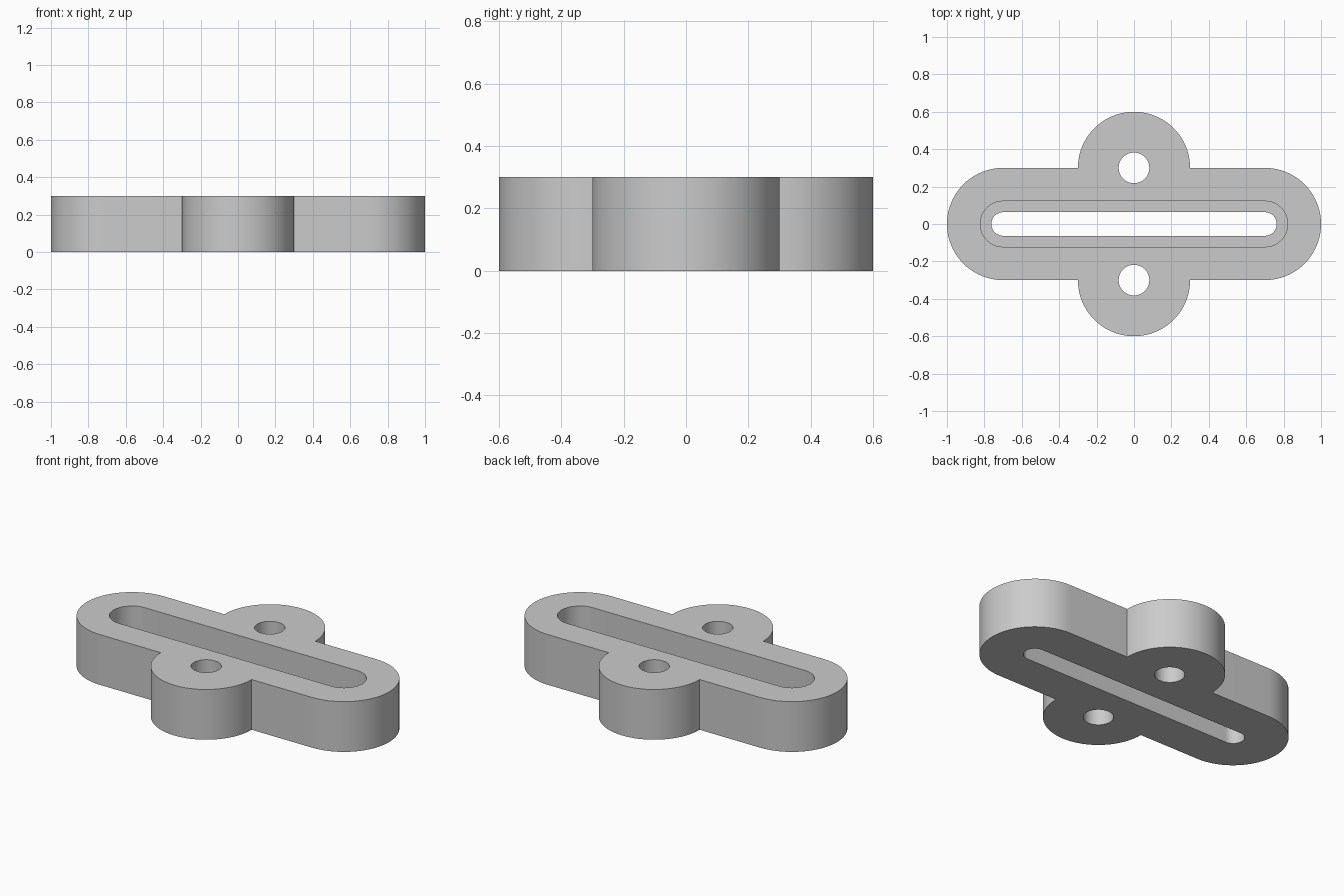
import bpy, bmesh
from math import pi, sin, cos, radians

cube = bpy.data.objects.get("Cube")
if cube:
    bpy.data.objects.remove(cube, do_unlink=True)

HEIGHT = 0.3
LEDGE = 0.12       # height of the step inside the slot
END_X = 0.7        # centre of the rounded ends
LOBE_Y = 0.3       # centre of the side lobes
RADIUS = 0.3

grey = bpy.data.materials.new("grey metal")
grey.use_nodes = True
colour = (0.6, 0.6, 0.6, 1)
grey.diffuse_color = colour
grey.node_tree.nodes["Principled BSDF"].inputs["Base Color"].default_value = colour


def arc(cx, cy, r, start, sweep=pi, steps=40):
    return [(cx + r * cos(start + sweep * i / steps),
             cy + r * sin(start + sweep * i / steps)) for i in range(steps + 1)]


def stadium(r):
    return arc(END_X, 0, r, -pi / 2) + arc(-END_X, 0, r, pi / 2)


def prism(name, outline, z0, z1):
    """Extrude a closed outline from z0 to z1."""
    bm = bmesh.new()
    base = bm.faces.new([bm.verts.new((x, y, z0)) for x, y in outline])
    top = bmesh.ops.extrude_face_region(bm, geom=[base])["geom"]
    verts = [g for g in top if isinstance(g, bmesh.types.BMVert)]
    bmesh.ops.translate(bm, verts=verts, vec=(0, 0, z1 - z0))
    bmesh.ops.recalc_face_normals(bm, faces=bm.faces)
    mesh = bpy.data.meshes.new(name)
    bm.to_mesh(mesh)
    bm.free()
    mesh.materials.append(grey)
    obj = bpy.data.objects.new(name, mesh)
    bpy.context.collection.objects.link(obj)
    return obj


# Body: rounded bar with a round lobe on each long side
outline = (arc(END_X, 0, RADIUS, -pi / 2) + arc(0, LOBE_Y, RADIUS, 0)
           + arc(-END_X, 0, RADIUS, pi / 2) + arc(0, -LOBE_Y, RADIUS, pi))
body = prism("slotted_mounting_plate", outline, 0, HEIGHT)

# Cutters: stepped slot and two bolt holes
cutters = [
    prism("slot_recess_cutter", stadium(0.122), LEDGE, HEIGHT + 0.1),
    prism("through_slot_cutter", stadium(0.063), -0.1, HEIGHT + 0.2),
]
for side, y in (("front", -LOBE_Y), ("back", LOBE_Y)):
    ring = arc(0, y, 0.082, 0, 2 * pi, 64)[:-1]
    cutters.append(prism(side + "_hole_cutter", ring, -0.1, HEIGHT + 0.1))

bpy.ops.object.select_all(action="DESELECT")
body.select_set(True)
bpy.context.view_layer.objects.active = body
for cutter in cutters:
    cutter.hide_render = True
    cut = body.modifiers.new(cutter.name, "BOOLEAN")
    cut.operation = "DIFFERENCE"
    cut.solver = "EXACT"
    cut.object = cutter
    bpy.ops.object.modifier_apply(modifier=cut.name)
for cutter in cutters:
    bpy.data.objects.remove(cutter, do_unlink=True)

bpy.ops.object.shade_smooth_by_angle(angle=radians(30))
